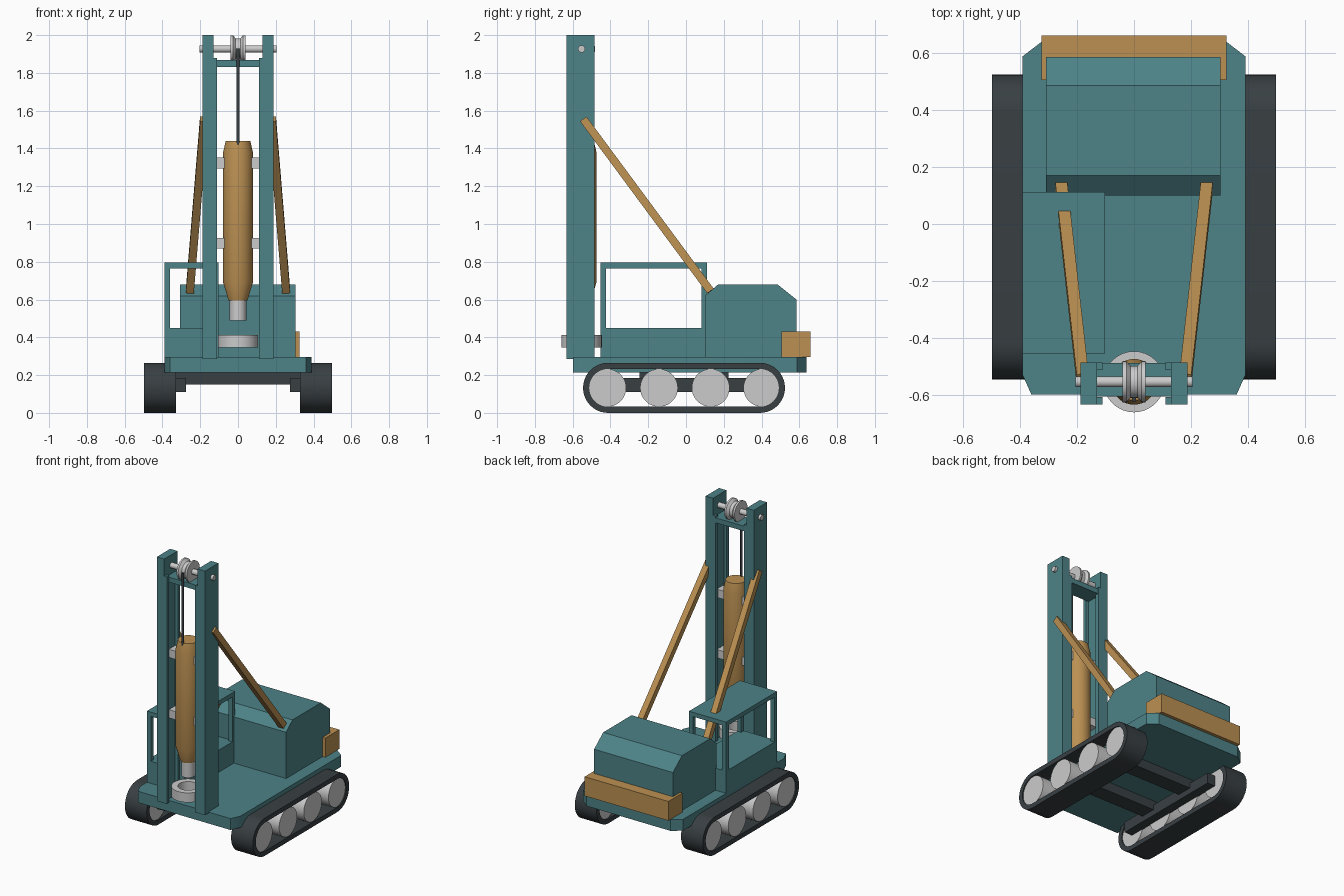
import bpy, bmesh
from math import sin, cos, pi, radians
from mathutils import Vector

if "Cube" in bpy.data.objects:
    bpy.data.objects.remove(bpy.data.objects["Cube"])


def material(name, rgb):
    m = bpy.data.materials.new(name)
    m.diffuse_color = (*rgb, 1)
    m.use_nodes = True
    m.node_tree.nodes["Principled BSDF"].inputs["Base Color"].default_value = m.diffuse_color
    return m


TEAL = material("teal_paint", (0.075, 0.225, 0.245))
TAN = material("tan_paint", (0.50, 0.28, 0.085))
DARK = material("dark_steel", (0.04, 0.05, 0.055))
MAST_Y = -0.553


def finish(name, bm, mat=None):
    bmesh.ops.recalc_face_normals(bm, faces=bm.faces)
    me = bpy.data.meshes.new(name)
    bm.to_mesh(me)
    bm.free()
    me.polygons.foreach_set("use_smooth", [True] * len(me.polygons))
    me.set_sharp_from_angle(angle=radians(25))
    if mat:
        me.materials.append(mat)
    ob = bpy.data.objects.new(name, me)
    bpy.context.collection.objects.link(ob)
    return ob


def loft(name, loops, mat=None, ring=False):
    """Skin a list of point loops; cap the ends, or join last to first."""
    bm = bmesh.new()
    rows = [[bm.verts.new(p) for p in lp] for lp in loops]
    n = len(rows[0])
    pairs = list(zip(rows, rows[1:] + rows[:1])) if ring else list(zip(rows, rows[1:]))
    for a, b in pairs:
        for i in range(n):
            j = (i + 1) % n
            bm.faces.new((a[i], a[j], b[j], b[i]))
    if not ring:
        bm.faces.new(rows[0])
        bm.faces.new(rows[-1])
    return finish(name, bm, mat)


def box(name, x, y, z, mat=None):
    quad = [(x[0], y[0]), (x[1], y[0]), (x[1], y[1]), (x[0], y[1])]
    return loft(name, [[(a, b, h) for a, b in quad] for h in z], mat)


def lathe(name, profile, centre, axis="Z", mat=None, ring=False, n=36):
    """Revolve (radius, height) pairs about a Z or X axis."""
    c = Vector(centre)
    loops = []
    for r, h in profile:
        ang = [2 * pi * i / n for i in range(n)]
        if axis == "Z":
            loops.append([c + Vector((r * cos(t), r * sin(t), h)) for t in ang])
        else:
            loops.append([c + Vector((h, r * cos(t), r * sin(t))) for t in ang])
    return loft(name, loops, mat, ring)


def bar(name, a, b, w, mat):
    """Square bar between two points."""
    a, b = Vector(a), Vector(b)
    d = (b - a).normalized()
    u = d.cross(Vector((1, 0, 0))).normalized() * w / 2
    v = d.cross(u).normalized() * w / 2
    return loft(name, [[p + u + v, p - u + v, p - u - v, p + u - v] for p in (a, b)], mat)


def stadium(x, r, n=20):
    """Track outline: two half circles joined by straights."""
    pts = []
    for yc, start in ((0.3915, -pi / 2), (-0.4125, pi / 2)):
        for i in range(n + 1):
            t = start + pi * i / n
            pts.append((x, yc + r * cos(t), 0.1325 + r * sin(t)))
    return pts


# undercarriage
for s, side in ((-1, "left"), (1, "right")):
    xi, xo = s * 0.328, s * 0.497
    loft(f"{side}_track", [stadium(xi, 0.1325), stadium(xo, 0.1325),
                           stadium(xo, 0.1), stadium(xi, 0.1)], DARK, ring=True)
    for i in range(4):
        lathe(f"{side}_wheel_{i + 1}", [(0.1, -0.077), (0.1, 0.077)],
              (s * 0.4125, -0.4165 + 0.2735 * i, 0.1325), "X")
    box(f"{side}_frame_rail", sorted((s * 0.275, s * 0.34)), (-0.42, 0.40), (0.11, 0.185), DARK)
for i, y in enumerate((-0.19, 0.17)):
    box(f"cross_beam_{i + 1}", (-0.33, 0.33), (y - 0.055, y + 0.055), (0.15, 0.216), DARK)

# deck with chamfered corners
half = [(0.36, -0.597), (0.39, -0.53), (0.39, 0.588), (0.326, 0.637)]
outline = half + [(-x, y) for x, y in reversed(half)]
loft("deck", [[(x, y, z) for x, y in outline] for z in (0.215, 0.295)], TEAL)

# engine house and counterweight
side_profile = [(0.1, 0.29), (0.585, 0.29), (0.585, 0.6), (0.485, 0.68), (0.17, 0.68), (0.1, 0.62)]
loft("engine_house", [[(x, y, z) for y, z in side_profile] for x in (-0.308, 0.304)], TEAL)
box("counterweight", (-0.325, 0.325), (0.505, 0.66), (0.295, 0.43), TAN)

# open cab
cx, cy = (-0.39, -0.102), (-0.453, 0.112)
box("cab_base", cx, cy, (0.29, 0.45), TEAL)
box("cab_roof", cx, cy, (0.765, 0.795), TEAL)
for i, x in enumerate((cx[0], cx[1] - 0.03)):
    for j, y in enumerate((cy[0], cy[1] - 0.03)):
        box(f"cab_post_{i}{j}", (x, x + 0.03), (y, y + 0.03), (0.44, 0.77), TEAL)

# mast columns with guide flanges, and back braces
for s, side in ((-1, "left"), (1, "right")):
    box(f"{side}_mast_column", sorted((s * 0.13, s * 0.187)), (-0.633, -0.485), (0.286, 2.0), TEAL)
    for y0, part in ((-0.633, "front"), (-0.511, "rear")):
        box(f"{side}_{part}_mast_flange", sorted((s * 0.11, s * 0.135)),
            (y0, y0 + 0.026), (0.286, 1.88), TEAL)
    bar(f"{side}_mast_brace", (s * 0.255, 0.13, 0.645), (s * 0.18, -0.543, 1.555), 0.042, TAN)
box("mast_head_plate", (-0.132, 0.132), (-0.605, -0.487), (1.832, 1.867), TEAL)

# sheave, axle and cable
lathe("sheave_axle", [(0.019, -0.205), (0.019, 0.205)], (0, MAST_Y, 1.927), "X", n=24)
lathe("sheave", [(0.072, -0.04), (0.072, -0.027), (0.056, -0.012), (0.056, 0.012),
                 (0.072, 0.027), (0.072, 0.04)], (0, MAST_Y, 1.927), "X")
lathe("hoist_cable", [(0.008, 1.395), (0.008, 1.93)], (0, MAST_Y - 0.062, 0), mat=DARK, n=12)

# hammer with rod and guide shoes
lathe("hammer_body", [(0.05, 0.594), (0.08, 0.695), (0.08, 1.375), (0.065, 1.44)],
      (0, MAST_Y, 0), mat=TAN)
lathe("hammer_rod", [(0.044, 0.488), (0.044, 0.62)], (0, MAST_Y, 0))
for i, z in enumerate((0.898, 1.322)):
    box(f"hammer_guide_{i + 1}", (-0.125, 0.125), (MAST_Y - 0.035, MAST_Y + 0.035), (z - 0.029, z + 0.029))

# pile collar ring
lathe("pile_collar", [(0.107, 0.345), (0.107, 0.412), (0.065, 0.412), (0.065, 0.345)],
      (0, MAST_Y, 0), ring=True)
